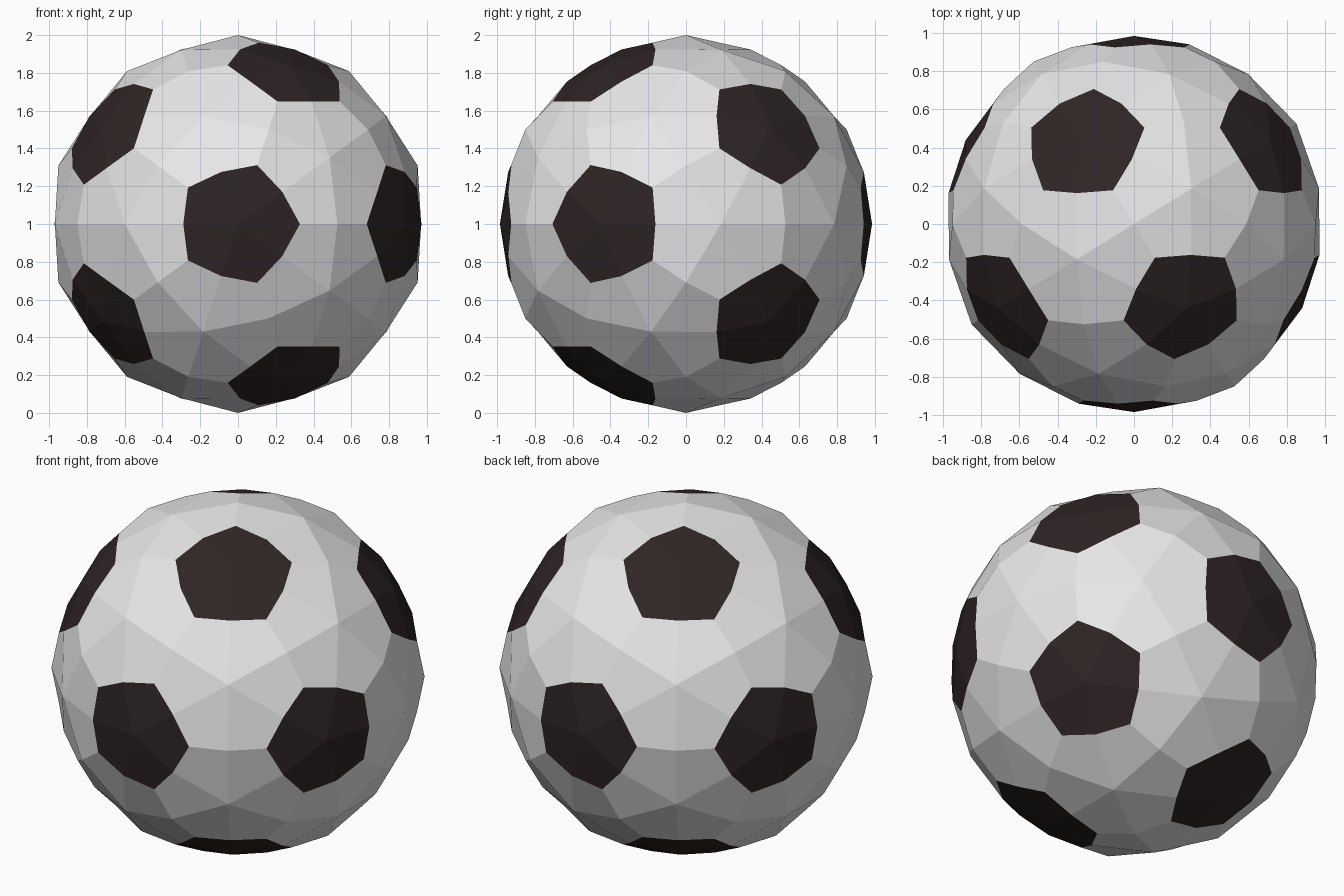
import bpy, bmesh, math
from itertools import combinations, permutations
from mathutils import Vector

if "Cube" in bpy.data.objects:
    bpy.data.objects.remove(bpy.data.objects["Cube"])

# Patch centres: the 12 corners of an icosahedron with one corner facing front
ring = [Vector((math.cos(a) * 2, -1, math.sin(a) * 2)).normalized()
        for a in (math.radians(72 * k) for k in range(5))]
tips = [Vector((0, -1, 0))] + ring
tips += [-t for t in tips]

# Radii and angles of the slightly rounded panels
R_PATCH, R_CORNER, R_SIDE, R_HEX, R_SEAM = 0.985, 0.982, 0.985, 0.987, 1.0
A_CORNER, A_SIDE = math.radians(19.5), math.radians(17.1)

bm = bmesh.new()
cache = {}


def point(direction, radius):
    """Shared vertex along a direction from the ball centre."""
    co = direction.normalized() * radius
    key = tuple(round(c, 3) + 0.0 for c in co)
    if key not in cache:
        cache[key] = bm.verts.new(co + Vector((0, 0, 1)))
    return cache[key]


def toward(a, b, angle):
    """Direction reached by turning from a toward b."""
    side = (b - a * a.dot(b)).normalized()
    return a * math.cos(angle) + side * math.sin(angle)


def add(verts, material):
    bm.faces.new(verts).material_index = material


def near(i, j):
    return tips[i].dot(tips[j]) > 0.4


triangles = [t for t in combinations(range(12), 3)
             if all(near(i, j) for i, j in combinations(t, 2))]
mid = {t: sum((tips[i] for i in t), Vector()).normalized() for t in triangles}

# White hexagon panels: six quads around each centre
for t in triangles:
    c = mid[t]
    for i, j in permutations(t, 2):
        p, q = tips[i], tips[j]
        add((point(c, R_HEX), point(toward(p, c, A_SIDE), R_SIDE),
             point(toward(p, q, A_CORNER), R_CORNER), point(p + q, R_SEAM)), 0)

# Dark pentagon patches: five quads around each centre
for i, j in permutations(range(12), 2):
    if near(i, j):
        p, q = tips[i], tips[j]
        c1, c2 = [mid[t] for t in triangles if i in t and j in t]
        add((point(p, R_PATCH), point(toward(p, c1, A_SIDE), R_SIDE),
             point(toward(p, q, A_CORNER), R_CORNER),
             point(toward(p, c2, A_SIDE), R_SIDE)), 1)

bmesh.ops.recalc_face_normals(bm, faces=bm.faces[:])
mesh = bpy.data.meshes.new("ball")
bm.to_mesh(mesh)
bm.free()

for name, color in (("white", (0.8, 0.8, 0.8, 1)),
                    ("brown_black", (0.028, 0.018, 0.018, 1))):
    mat = bpy.data.materials.new(name)
    mat.diffuse_color = color
    mat.use_nodes = True
    mat.node_tree.nodes["Principled BSDF"].inputs["Base Color"].default_value = mat.diffuse_color
    mesh.materials.append(mat)

ball = bpy.data.objects.new("ball", mesh)
bpy.context.collection.objects.link(ball)
